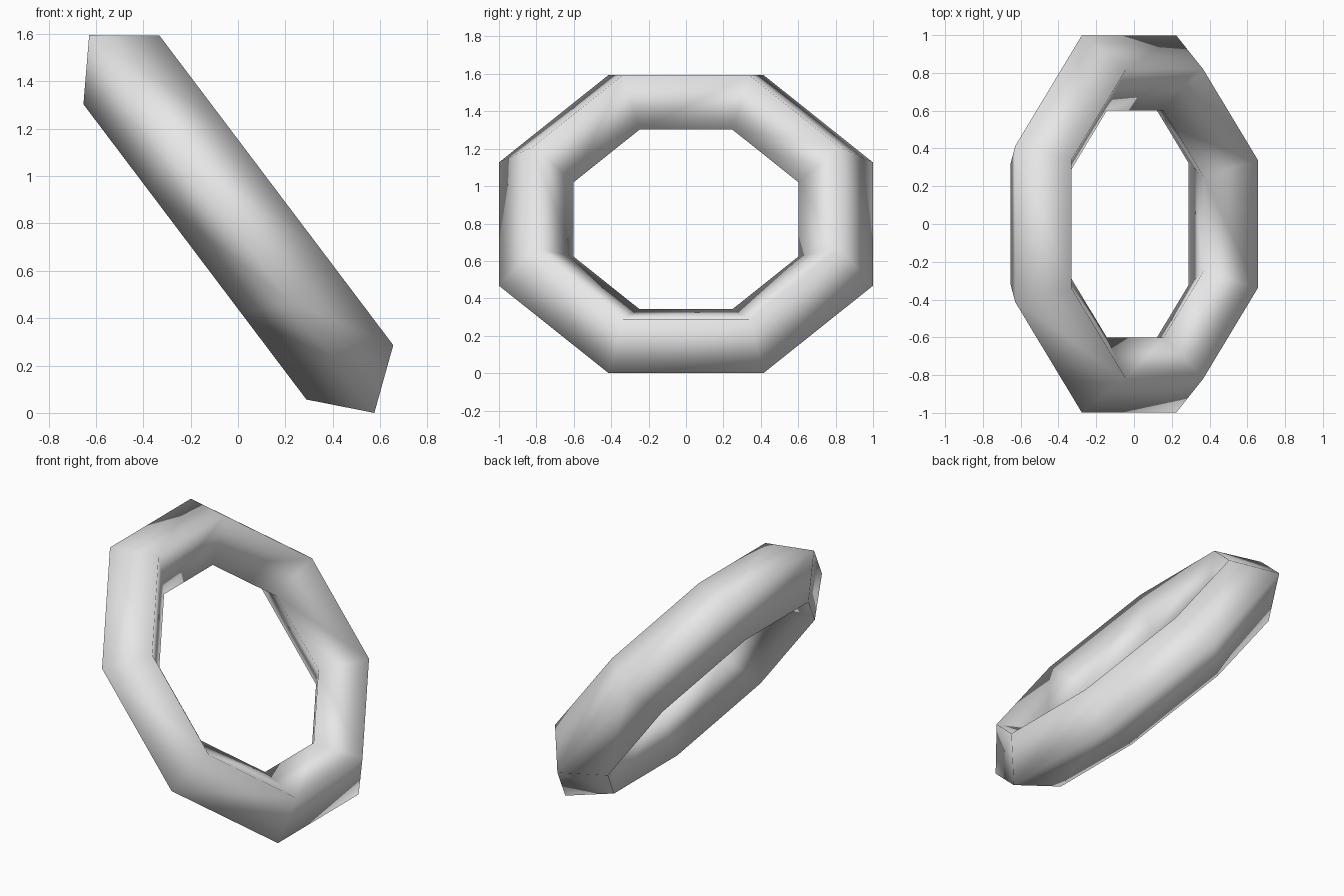
import bpy, bmesh, math
from mathutils import Matrix, Vector

cube = bpy.data.objects.get("Cube")
if cube:
    bpy.data.objects.remove(cube, do_unlink=True)

SIDES, CORNERS = 8, 4
to_vertex = 1 / math.cos(math.pi / SIDES)   # flat-to-flat radius -> corner radius
major, minor = 0.8 * to_vertex, 0.2 * to_vertex
twist = -0.095                              # slight roll of the diamond section

# Plain grey
grey = bpy.data.materials.new("plain_grey")
grey.use_nodes = True
colour = (0.8, 0.8, 0.8, 1)
grey.diffuse_color = colour
grey.node_tree.nodes["Principled BSDF"].inputs["Base Color"].default_value = colour

# Octagonal ring with a diamond cross-section
bm = bmesh.new()
rings = []
for i in range(SIDES):
    turn = Matrix.Rotation(2 * math.pi * (i + 0.5) / SIDES, 3, 'Z')
    ring = []
    for k in range(CORNERS):
        a = 2 * math.pi * k / CORNERS + twist
        ring.append(bm.verts.new(turn @ Vector((major + minor * math.cos(a), 0, minor * math.sin(a)))))
    rings.append(ring)
for i in range(SIDES):
    a, b = rings[i], rings[(i + 1) % SIDES]
    for k in range(CORNERS):
        j = (k + 1) % CORNERS
        bm.faces.new((a[k], b[k], b[j], a[j])).smooth = True
bmesh.ops.recalc_face_normals(bm, faces=bm.faces)

# Lean the ring over and stand it on the ground
bm.transform(Matrix.Translation((-0.01, 0, 0.81)) @ Matrix.Rotation(0.924, 4, 'Y'))
drop = min(v.co.z for v in bm.verts)
bmesh.ops.translate(bm, verts=bm.verts, vec=(0, 0, -drop))

mesh = bpy.data.meshes.new("ring")
bm.to_mesh(mesh)
bm.free()
mesh.materials.append(grey)
bpy.context.collection.objects.link(bpy.data.objects.new("ring", mesh))
